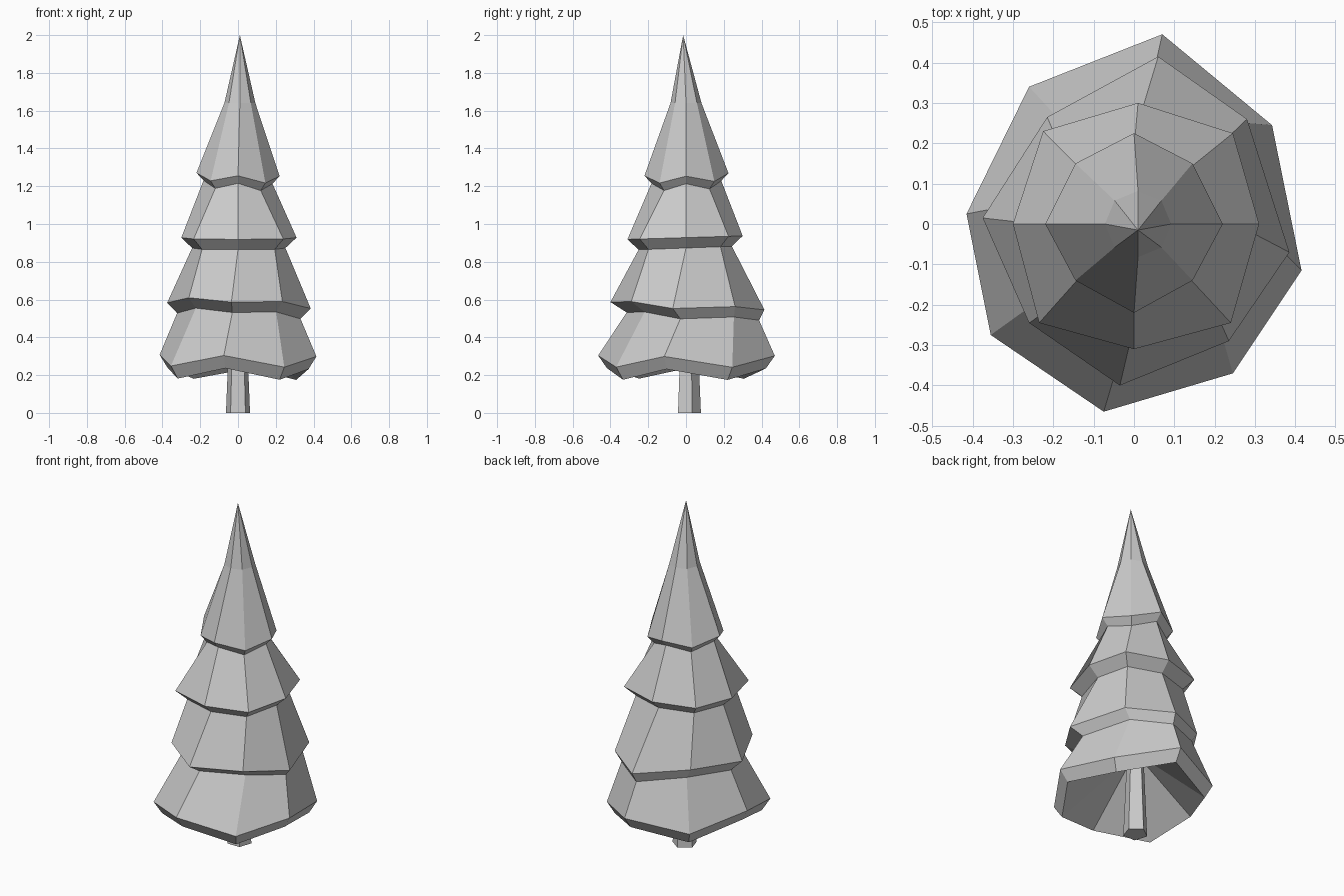
import bpy
import bmesh
from math import sin, cos, tau
from mathutils import Vector

default_cube = bpy.data.objects.get("Cube")
if default_cube:
    bpy.data.objects.remove(default_cube, do_unlink=True)

# One plain grey for the whole tree
grey = bpy.data.materials.new("plain grey")
grey.use_nodes = True
colour = (0.6, 0.6, 0.6, 1)
grey.diffuse_color = colour
grey.node_tree.nodes["Principled BSDF"].inputs["Base Color"].default_value = colour


def add_ring(bm, points):
    return [bm.verts.new(point) for point in points]


def bridge(bm, upper, lower):
    """Join two rings with the same number of corners by a band of faces."""
    count = len(upper)
    for i in range(count):
        j = (i + 1) % count
        bm.faces.new((upper[i], upper[j], lower[j], lower[i]))


def fan(bm, ring, tip):
    """Close a ring to a single point."""
    for i, corner in enumerate(ring):
        bm.faces.new((corner, ring[(i + 1) % len(ring)], tip))


def finish(bm, name):
    bmesh.ops.recalc_face_normals(bm, faces=bm.faces)
    mesh = bpy.data.meshes.new(name)
    bm.to_mesh(mesh)
    bm.free()
    mesh.materials.append(grey)
    part = bpy.data.objects.new(name, mesh)
    bpy.context.collection.objects.link(part)
    return part


def polygon(sides, radius, centre, turn=0.0):
    return [Vector(centre) + radius * Vector((sin(turn + tau * i / sides),
                                              cos(turn + tau * i / sides), 0))
            for i in range(sides)]


# Rims of the branch tiers, clockwise from the back corner, top tier first.
# height: level of the rim, dip: offset of every second corner,
# tilt: slope in x and y, tuck: inward scale, drop and y shift of the lip.
tiers = [
    dict(outline=[(0, .225), (.145, .15), (.22, 0), (.145, -.14),
                  (0, -.22), (-.145, -.14), (-.22, 0), (-.145, .15)],
         height=1.262, dip=-.035, tilt=(-.04, .03), tuck=(.83, .04, 0)),
    dict(outline=[(.01, .3), (.245, .225), (.31, 0), (.24, -.245),
                  (0, -.31), (-.235, -.245), (-.3, 0), (-.225, .23)],
         height=.928, dip=0, tilt=(0, .03), tuck=(.81, .055, 0)),
    dict(outline=[(.06, .415), (.28, .26), (.385, -.07), (.235, -.29),
                  (-.035, -.4), (-.26, -.245), (-.375, .015), (-.215, .265)],
         height=.567, dip=.02, tilt=(-.045, -.045), tuck=(.86, .055, .03)),
    dict(outline=[(.07, .47), (.342, .245), (.415, -.115), (.245, -.37),
                  (-.075, -.465), (-.355, -.275), (-.415, .025), (-.26, .34)],
         height=.303, dip=-.058, tilt=(-.01, 0), tuck=(.9, .067, 0)),
]

# Foliage: pointed top, four flared tiers with lips, hollow underside
bm = bmesh.new()
tip = bm.verts.new((.01, -.015, 2))
ring = add_ring(bm, polygon(8, .082, (.01, 0, 1.64)))
fan(bm, ring, tip)
for tier in tiers:
    scale, drop, shift = tier["tuck"]
    slope_x, slope_y = tier["tilt"]
    rim = [Vector((x, y, tier["height"] + slope_x * x + slope_y * y
                   + tier["dip"] * (i % 2)))
           for i, (x, y) in enumerate(tier["outline"])]
    lip = [Vector((p.x * scale, p.y * scale + shift, p.z - drop)) for p in rim]
    rim_ring = add_ring(bm, rim)
    lip_ring = add_ring(bm, lip)
    bridge(bm, ring, rim_ring)
    bridge(bm, rim_ring, lip_ring)
    ring = lip_ring
fan(bm, ring, bm.verts.new((0, .01, .5)))
finish(bm, "foliage")

# Trunk: five-sided and slightly flared at the foot
bm = bmesh.new()
foot = add_ring(bm, polygon(5, .067, (0, .012, 0)))
top = add_ring(bm, polygon(5, .046, (0, .012, .49)))
bridge(bm, top, foot)
bm.faces.new(foot)
bm.faces.new(top)
finish(bm, "trunk")
